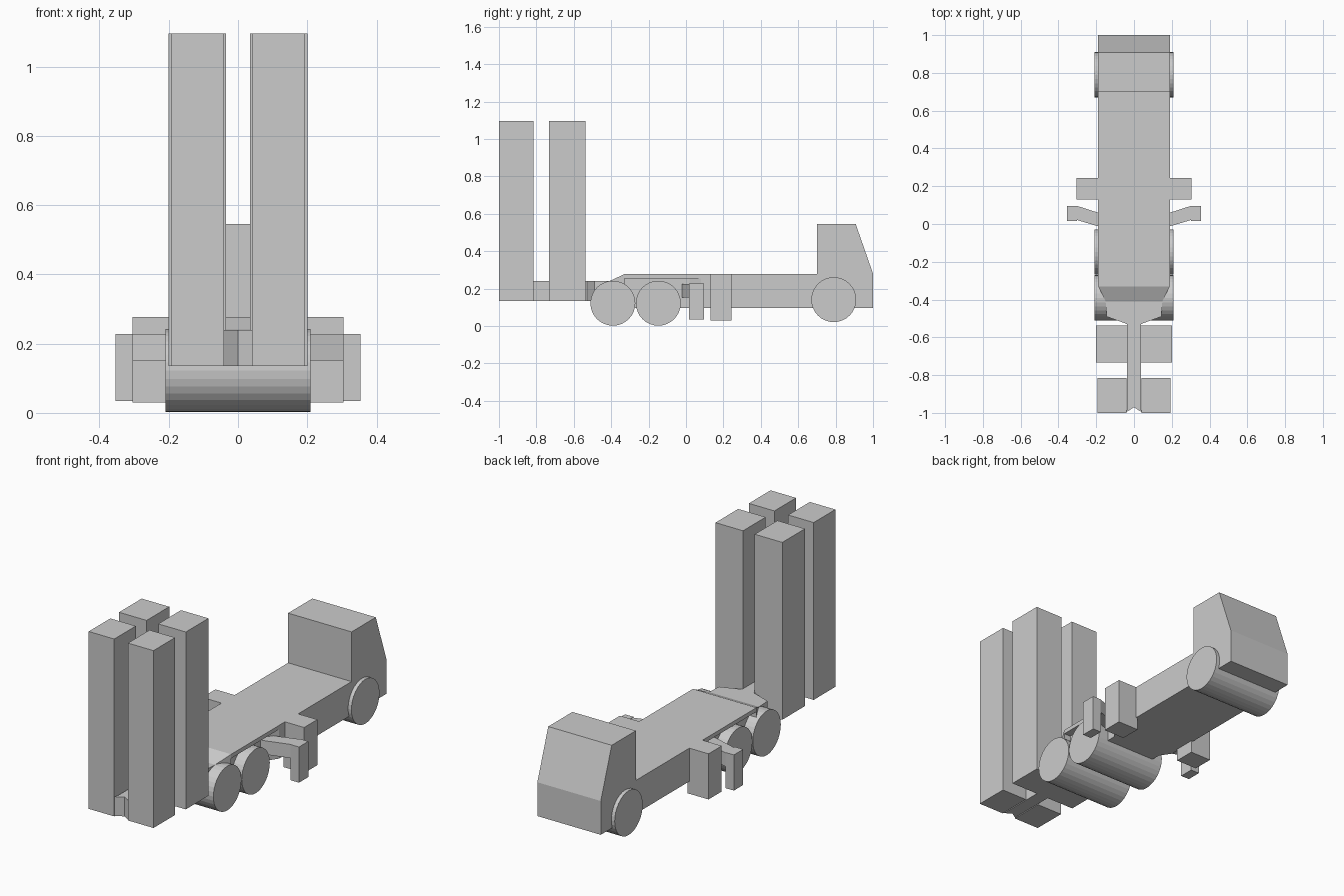
import bpy, bmesh, math
from mathutils import Matrix

if "Cube" in bpy.data.objects:
    bpy.data.objects.remove(bpy.data.objects["Cube"])


def finish(name, bm):
    bmesh.ops.recalc_face_normals(bm, faces=bm.faces)
    me = bpy.data.meshes.new(name)
    bm.to_mesh(me)
    bm.free()
    ob = bpy.data.objects.new(name, me)
    bpy.context.collection.objects.link(ob)
    return ob


def prism(name, pts, to3d, a, b):
    """Extrude a closed 2D outline between levels a and b."""
    bm = bmesh.new()
    lo = [bm.verts.new(to3d(u, v, a)) for u, v in pts]
    hi = [bm.verts.new(to3d(u, v, b)) for u, v in pts]
    n = len(pts)
    bm.faces.new(lo)
    bm.faces.new(hi)
    for i in range(n):
        bm.faces.new((lo[i], lo[(i + 1) % n], hi[(i + 1) % n], hi[i]))
    return finish(name, bm)


def side(name, pts, x0, x1):
    return prism(name, pts, lambda y, z, x: (x, y, z), x0, x1)


def plan(name, pts, z0, z1):
    return prism(name, pts, lambda x, y, z: (x, y, z), z0, z1)


def box(name, x0, x1, y0, y1, z0, z1):
    return plan(name, [(x0, y0), (x1, y0), (x1, y1), (x0, y1)], z0, z1)


def sym(half):
    return half + [(-x, y) for x, y in reversed(half) if x != 0]


# Cab and main chassis
side("cab", [(0.70, 0.097), (1, 0.097), (1, 0.28), (0.907, 0.546), (0.70, 0.546)], -0.19, 0.19)
box("chassis", -0.19, 0.19, 0.08, 0.70, 0.097, 0.277)

# Rear chassis narrows between the wheels, under an overhanging deck
plan("rear_chassis", sym([(0.15, -0.33), (0.15, 0.02), (0.19, 0.08)]), 0.097, 0.26)
box("rear_deck", -0.19, 0.19, -0.33, 0.08, 0.255, 0.277)

# Rear wedge, sloping down and tapering inward
bm = bmesh.new()
rings = []
for y, w, top in ((-0.33, 0.19, 0.277), (-0.41, 0.15, 0.24)):
    rings.append([bm.verts.new(p) for p in
                  ((-w, y, 0.135), (w, y, 0.135), (w, y, top), (-w, y, top))])
for r in rings:
    bm.faces.new(r)
for i in range(4):
    j = (i + 1) % 4
    bm.faces.new((rings[0][i], rings[0][j], rings[1][j], rings[1][i]))
finish("rear_wedge", bm)

# Tail and spine that carry the launch tubes
plan("tail_spine", sym([(0.15, -0.41), (0.145, -0.49), (0.036, -0.53),
                        (0.036, -0.975), (0.042, -0.997), (0, -0.97)]), 0.135, 0.24)

# Wheels: each axle is one full-width cylinder
for name, y, z in (("rear_wheels", -0.391, 0.122), ("middle_wheels", -0.148, 0.122),
                   ("front_wheels", 0.79, 0.141)):
    bm = bmesh.new()
    bmesh.ops.create_cone(bm, cap_ends=True, segments=32, radius1=0.12, radius2=0.12, depth=0.42,
                          matrix=Matrix.Translation((0, y, z)) @ Matrix.Rotation(math.pi / 2, 4, 'Y'))
    finish(name, bm)

for s, tag in ((1, "right"), (-1, "left")):
    # Launch tubes
    box("rear_tube_" + tag, s * 0.041, s * 0.194, -1, -0.815, 0.135, 1.095)
    box("inner_tube_" + tag, s * 0.035, s * 0.2, -0.732, -0.538, 0.135, 1.095)
    # Stabiliser box
    box("stabiliser_" + tag, s * 0.18, s * 0.305, 0.13, 0.243, 0.03, 0.277)
    # Bent outrigger arm and foot
    plan("outrigger_arm_" + tag,
         [(s * x, y) for x, y in ((0.14, -0.025), (0.19, -0.012), (0.305, 0.022),
                                  (0.305, 0.097), (0.19, 0.06), (0.14, 0.045))], 0.152, 0.226)
    box("outrigger_foot_" + tag, s * 0.303, s * 0.354, 0.016, 0.096, 0.035, 0.228)
